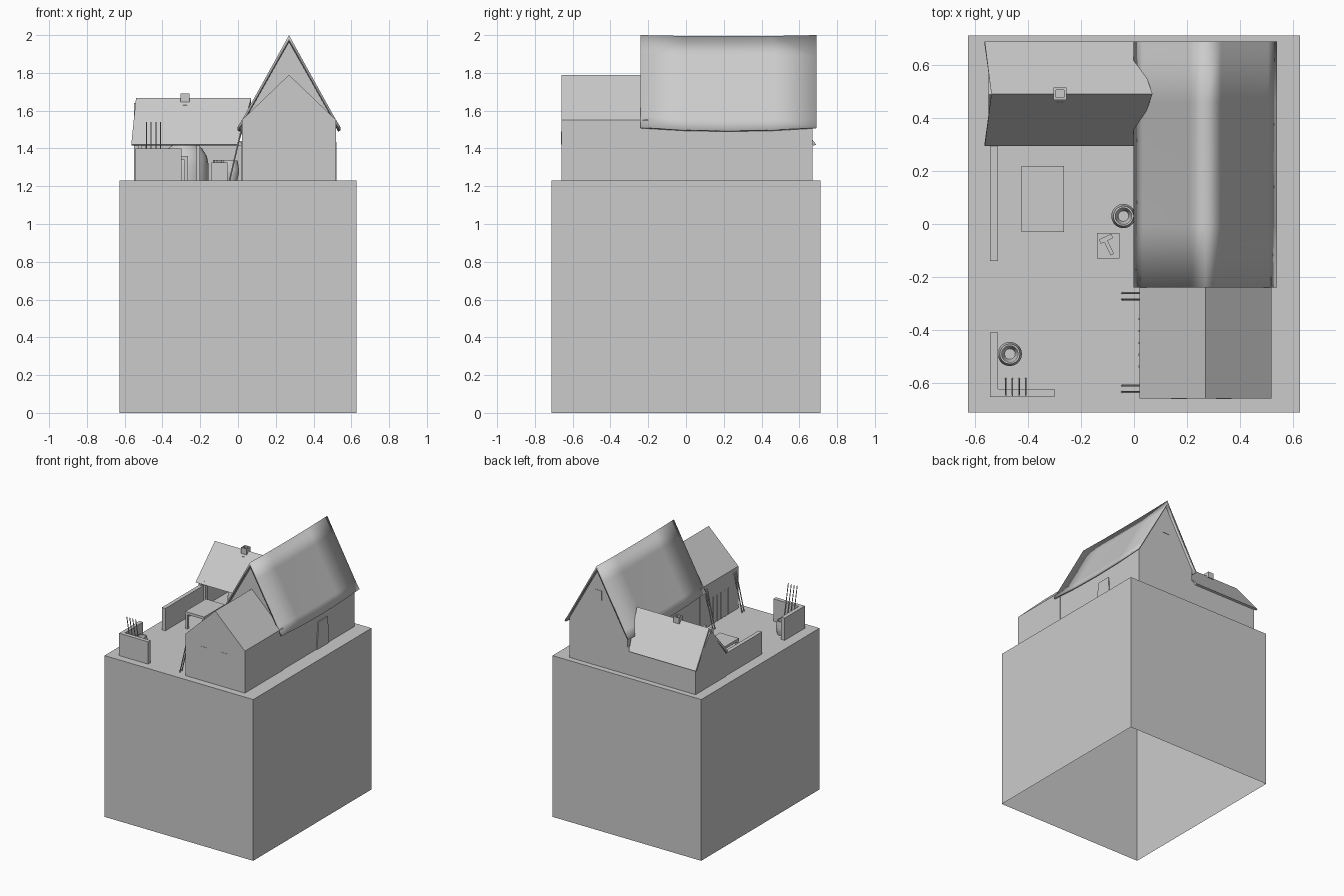
import bpy, bmesh, math
from mathutils import Vector

if "Cube" in bpy.data.objects:
    bpy.data.objects.remove(bpy.data.objects["Cube"])

G = 1.23  # yard level


def mesh_obj(name, verts, faces):
    me = bpy.data.meshes.new(name)
    me.from_pydata(verts, [], faces)
    bm = bmesh.new()
    bm.from_mesh(me)
    bmesh.ops.recalc_face_normals(bm, faces=bm.faces)
    bm.to_mesh(me)
    bm.free()
    ob = bpy.data.objects.new(name, me)
    bpy.context.collection.objects.link(ob)
    return ob


def loft(name, rings, start_cap=True):
    """Solid through a list of equal-length rings, optionally open at the start."""
    n = len(rings[0])
    verts = [p for r in rings for p in r]
    faces = [(k*n + i, k*n + (i+1) % n, (k+1)*n + (i+1) % n, (k+1)*n + i)
             for k in range(len(rings)-1) for i in range(n)]
    if start_cap:
        faces.append(tuple(range(n)))
    faces.append(tuple(range(len(verts)-n, len(verts))))
    return mesh_obj(name, verts, faces)


def box(name, x0, x1, y0, y1, z0, z1, bottom=True):
    return loft(name, [[(x0, y0, z), (x1, y0, z), (x1, y1, z), (x0, y1, z)] for z in (z0, z1)], bottom)


def prism_y(name, prof, y0, y1):
    return loft(name, [[(x, y, z) for x, z in prof] for y in (y0, y1)])


def prism_x(name, prof, x0, x1):
    return loft(name, [[(x, y, z) for y, z in prof] for x in (x0, x1)])


def rod(name, a, b, r, n=6):
    a, b = Vector(a), Vector(b)
    d = b - a
    u = d.orthogonal().normalized()
    v = d.normalized().cross(u)
    ring = lambda c: [c + r*(math.cos(t)*u + math.sin(t)*v)
                      for t in (2*math.pi*i/n for i in range(n))]
    return loft(name, [ring(a), ring(b)])


def smooth(ob, angle):
    bpy.ops.object.select_all(action='DESELECT')
    ob.select_set(True)
    bpy.context.view_layer.objects.active = ob
    bpy.ops.object.shade_smooth_by_angle(angle=math.radians(angle))


def lathe(name, cx, cy, prof, n=20):
    ob = loft(name, [[(cx + r*math.cos(2*math.pi*i/n), cy + r*math.sin(2*math.pi*i/n), z)
                      for i in range(n)] for r, z in prof])
    smooth(ob, 50)
    return ob


# Tall ground block, open underneath
box("ground_block", -0.6275, 0.6275, -0.713, 0.713, 0, G, bottom=False)

# Main house body and lower front wing
prism_y("house_walls", [(0.025, G), (0.515, G), (0.515, 1.53), (0.27, 1.965), (0.025, 1.53)], -0.22, 0.67)
prism_y("front_wing", [(0.02, G), (0.52, G), (0.52, 1.55), (0.27, 1.79), (0.02, 1.55)], -0.66, -0.20)

# Sagging main roof: thin chevron swept front to back, softly shaded
rings = []
for y, s in ((-0.24, 0), (-0.01, 0.75), (0.225, 1), (0.46, 0.75), (0.69, 0)):
    over = [(0.0, 2.0 - 0.006*s), (0.06, 1.891 - 0.008*s), (0.238, 1.57 - 0.014*s), (0.272, 1.513 - 0.018*s)]
    under = [(0.26, 1.507 - 0.018*s), (0.228, 1.562 - 0.014*s), (0.055, 1.87 - 0.008*s), (0.0, 1.968 - 0.006*s)]
    right = over + under
    left = [(-x, z) for x, z in reversed(right[1:-1])]
    rings.append([(0.27 + x, y, z) for x, z in right + left])
smooth(loft("main_roof", rings), 180)

# Side shed: back wall, gable end, post, lintel
box("shed_back_wall", -0.55, 0.03, 0.645, 0.67, G, 1.44)
prism_x("shed_gable_wall", [(0.31, G), (0.67, G), (0.67, 1.42), (0.49, 1.64), (0.31, 1.42)], -0.55, -0.525)
for x in (-0.21, -0.5):
    box("shed_post", x-0.01, x+0.01, 0.31, 0.33, G, 1.44)
box("shed_lintel", -0.54, 0.03, 0.31, 0.33, 1.415, 1.435)

# Shed roof with raked ends
prof = [(0.295, 1.42, 0), (0.4925, 1.667, 1), (0.69, 1.42, 0),
        (0.675, 1.415, 0), (0.4925, 1.642, 1), (0.31, 1.415, 0)]
loft("shed_roof", [[(a + k*d, y, z) for y, z, k in prof] for a, d in ((-0.565, 0.025), (0.0, 0.07))])

# Chimney with a hollow top
cx, cy = -0.28, 0.493
sq = lambda h, z: [(cx+a*h, cy+b*h, z) for a, b in ((-1, -1), (1, -1), (1, 1), (-1, 1))]
loft("chimney", [sq(0.024, 1.645), sq(0.024, 1.69), sq(0.015, 1.69), sq(0.015, 1.668)])

# Forge under the shed roof
lathe("forge", -0.28, 0.49, [(0.125, G), (0.125, 1.31), (0.115, 1.36), (0.09, 1.40), (0.04, 1.44), (0.03, 1.63)])

# Yard walls
box("yard_wall_back_left", -0.545, -0.515, -0.14, 0.32, G, 1.40)
box("yard_wall_front_left", -0.545, -0.515, -0.655, -0.41, G, 1.40)
box("yard_wall_front", -0.515, -0.30, -0.655, -0.625, G, 1.40)

# Work table with legs
box("table_top", -0.425, -0.265, -0.03, 0.22, 1.34, 1.36)
for x in (-0.415, -0.275):
    for y in (-0.02, 0.21):
        box("table_leg", x-0.009, x+0.009, y-0.009, y+0.009, G, 1.345)

# Work block with a hammer on top
box("work_block", -0.14, -0.055, -0.13, -0.035, G, 1.325)
for name, hx, hy, w, l in (("hammer_handle", -0.097, -0.085, 0.007, 0.034),
                           ("hammer_head", -0.106, -0.056, 0.026, 0.009)):
    ca, sa = math.cos(0.45), math.sin(0.45)
    loft(name, [[(hx + a*w*ca - b*l*sa, hy + a*w*sa + b*l*ca, z)
                 for a, b in ((-1, -1), (1, -1), (1, 1), (-1, 1))] for z in (1.325, 1.338)])

# Open barrels
for x, y in ((-0.04, 0.03), (-0.47, -0.492)):
    lathe("barrel", x, y, [(0.036, G), (0.045, 1.265), (0.046, 1.285), (0.038, 1.335),
                           (0.031, 1.335), (0.034, 1.29), (0.02, 1.25)])

# Spears leaning on the front wall
for i in range(4):
    x = -0.485 + 0.025*i
    rod("spear", (x, -0.585, G), (x, -0.648, 1.54), 0.003)

# Poles leaning on the wing eaves
for y in (-0.262, -0.285, -0.612, -0.636):
    rod("leaning_pole", (-0.045, y, G), (0.03, y, 1.55), 0.004)

# Bars of the wing gate on the yard side
for i in range(5):
    y = -0.54 + 0.045*i
    box("gate_bar", 0.017, 0.025, y-0.004, y+0.004, G, 1.43)

# Tapered side door
prism_x("side_door", [(0.207, G), (0.353, G), (0.338, 1.435), (0.228, 1.435)], 0.51, 0.522)

# Small shutters on the wing front and back gable
for x in (0.17, 0.34):
    box("front_shutter", x-0.03, x+0.03, -0.662, -0.65, 1.42, 1.49)
box("back_shutter", 0.24, 0.30, 0.66, 0.673, 1.74, 1.81)
